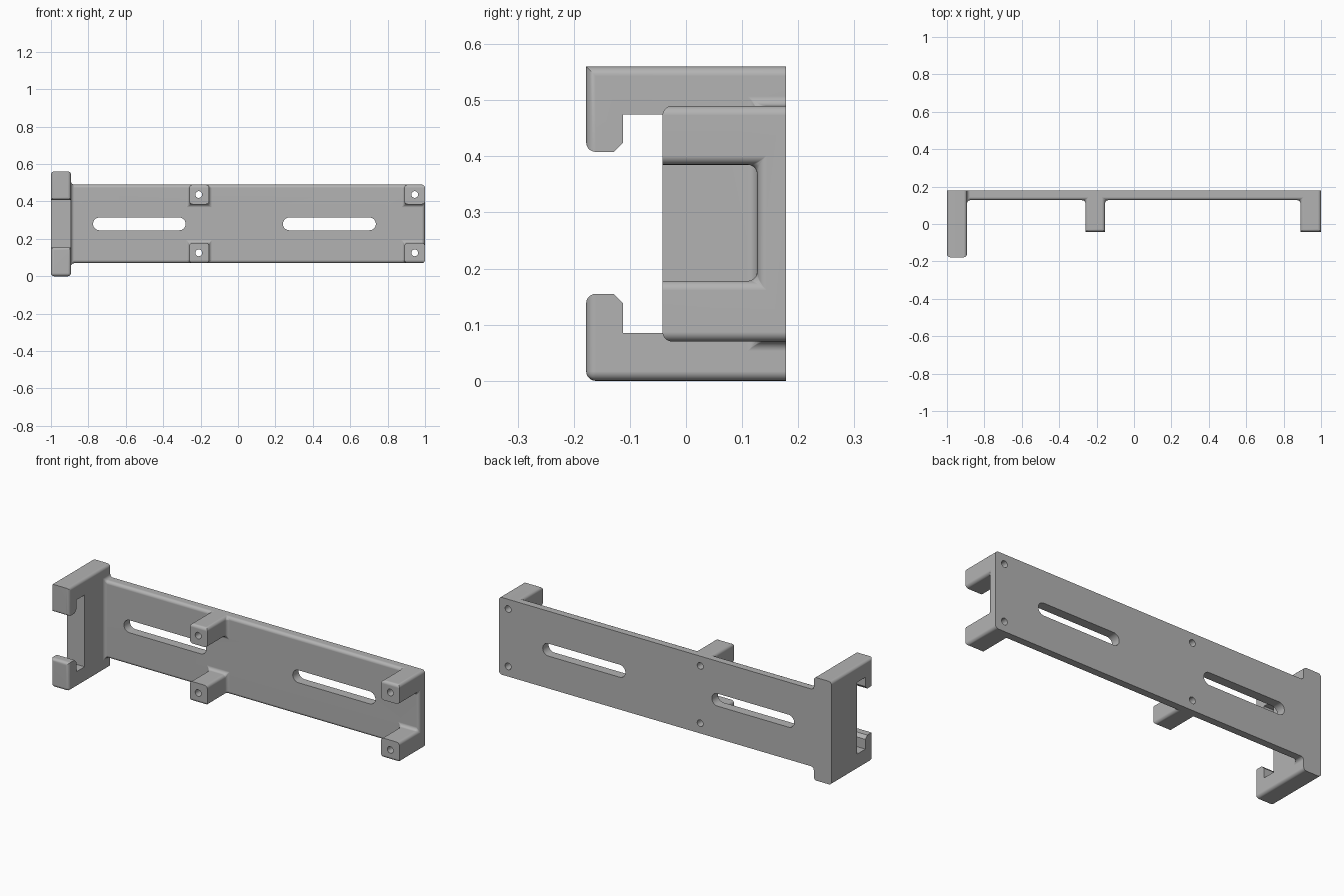
import bpy, bmesh, math
from mathutils import Vector

if "Cube" in bpy.data.objects:
    bpy.data.objects.remove(bpy.data.objects["Cube"], do_unlink=True)

# Key planes
FRONT, BACK = -0.178, 0.178      # full depth
POST_Y, PLATE_Y = -0.042, 0.127  # post tips, plate front
CLIP_X = -0.893                  # inner side of the end clip
HEIGHT, LOW, HIGH = 0.56, 0.07, 0.49
ROUND = 0.017
FAR = 1.5


def prism(name, outline, y0, y1):
    """Extrude an (x, z) outline along y."""
    bm = bmesh.new()
    face = bm.faces.new([bm.verts.new((x, y0, z)) for x, z in outline])
    moved = bmesh.ops.extrude_face_region(bm, geom=[face])["geom"]
    bmesh.ops.translate(bm, vec=(0, y1 - y0, 0),
                        verts=[v for v in moved if isinstance(v, bmesh.types.BMVert)])
    bmesh.ops.recalc_face_normals(bm, faces=bm.faces)
    mesh = bpy.data.meshes.new(name)
    bm.to_mesh(mesh)
    bm.free()
    obj = bpy.data.objects.new(name, mesh)
    bpy.context.collection.objects.link(obj)
    return obj


def box(name, x0, x1, y0, y1, z0, z1):
    return prism(name, [(x0, z0), (x1, z0), (x1, z1), (x0, z1)], y0, y1)


def slot(x0, x1, z, r, n=16):
    """Rounded-end slot outline; a circle when x0 == x1."""
    pts = []
    for cx, start in ((x1, -90), (x0, 90)):
        for i in range(n + 1):
            if x0 == x1 and i == n:
                continue
            a = math.radians(start + 180 * i / n)
            pts.append((cx + r * math.cos(a), z + r * math.sin(a)))
    return pts


def cut(target, cutter):
    cutter.hide_render = True
    mod = target.modifiers.new("cut", "BOOLEAN")
    mod.operation, mod.solver, mod.object = "DIFFERENCE", "EXACT", cutter
    bpy.ops.object.select_all(action="DESELECT")
    bpy.context.view_layer.objects.active = target
    target.select_set(True)
    bpy.ops.object.modifier_apply(modifier=mod.name)
    bpy.data.objects.remove(cutter, do_unlink=True)


def near(a, *values):
    return any(abs(a - v) < 0.003 for v in values)


def is_tip_chamfer(e):
    m = (e.verts[0].co + e.verts[1].co) / 2
    return m.x < CLIP_X - 0.01 and near(m.x, (CLIP_X - 1) / 2) and near(m.y, -0.112) \
        and near(m.z, 0.155, 0.408)


def is_rounded(e):
    m = (e.verts[0].co + e.verts[1].co) / 2
    d = e.verts[1].co - e.verts[0].co
    axis = max(range(3), key=lambda i: abs(d[i]))
    if near(m.y, BACK):
        return False
    if m.x > CLIP_X + 0.01:                     # plate and posts
        if axis == 0:
            return not (near(m.y, POST_Y) and 0.1 < m.z < 0.45)
        return axis == 1 or not near(m.y, POST_Y)
    if axis == 0:                               # clip
        return near(m.y, FRONT) and m.z < 0.45
    if axis == 1:
        return near(m.z, 0, HEIGHT) or (near(m.x, CLIP_X) and near(m.z, LOW, HIGH))
    return near(m.y, FRONT) or (near(m.x, CLIP_X) and near(m.y, PLATE_Y))


# Solid blank, then cut away to leave plate, posts and clip
bracket = box("slotted_mounting_bracket", -1, 1, FRONT, BACK, 0, HEIGHT)
for args in (
    (CLIP_X, FAR, -FAR, FAR, HIGH, FAR),              # above the plate
    (CLIP_X, FAR, -FAR, FAR, -FAR, LOW),              # below the plate
    (CLIP_X, FAR, -FAR, POST_Y, -FAR, FAR),           # ahead of the posts
    (CLIP_X, -0.26, -FAR, PLATE_Y, -FAR, FAR),        # first bay
    (-0.155, 0.89, -FAR, PLATE_Y, -FAR, FAR),         # second bay
    (CLIP_X, FAR, -FAR, PLATE_Y, 0.178, 0.385),       # gap between posts
    (-FAR, 0, -0.112, POST_Y, 0.085, 0.475),          # clip channel
    (-FAR, 0, -FAR, -0.10, 0.155, 0.408),             # clip mouth
):
    cut(bracket, box("cutter", *args))

# Chamfer the clip tips and round the selected edges
bm = bmesh.new()
bm.from_mesh(bracket.data)
bmesh.ops.remove_doubles(bm, verts=bm.verts, dist=1e-4)
bmesh.ops.dissolve_limit(bm, angle_limit=0.01, verts=bm.verts, edges=bm.edges)
for rule, segments in ((is_tip_chamfer, 1), (is_rounded, 5)):
    bmesh.ops.bevel(bm, geom=[e for e in bm.edges if rule(e)], offset=ROUND,
                    segments=segments, profile=0.5, affect="EDGES")
bm.to_mesh(bracket.data)
bm.free()

# Long adjustment slots
for x0, x1 in ((-0.741, -0.314), (0.274, 0.703)):
    cut(bracket, prism("cutter", slot(x0, x1, 0.28, 0.034), -FAR, FAR))

# Screw holes through the posts
for x in (-0.21, 0.945):
    for z in (0.125, 0.437):
        cut(bracket, prism("cutter", slot(x, x, z, 0.018, 12), -FAR, FAR))

# Plain grey finish
grey = bpy.data.materials.new("light_grey")
grey.use_nodes = True
colour = (0.45, 0.45, 0.45, 1)
grey.diffuse_color = colour
grey.node_tree.nodes["Principled BSDF"].inputs["Base Color"].default_value = colour
bracket.data.materials.clear()
bracket.data.materials.append(grey)

bpy.ops.object.select_all(action="DESELECT")
bracket.select_set(True)
bpy.context.view_layer.objects.active = bracket
bpy.ops.object.shade_smooth_by_angle(angle=math.radians(30))
weighted = bracket.modifiers.new("flat_faces", "WEIGHTED_NORMAL")
weighted.keep_sharp = True
